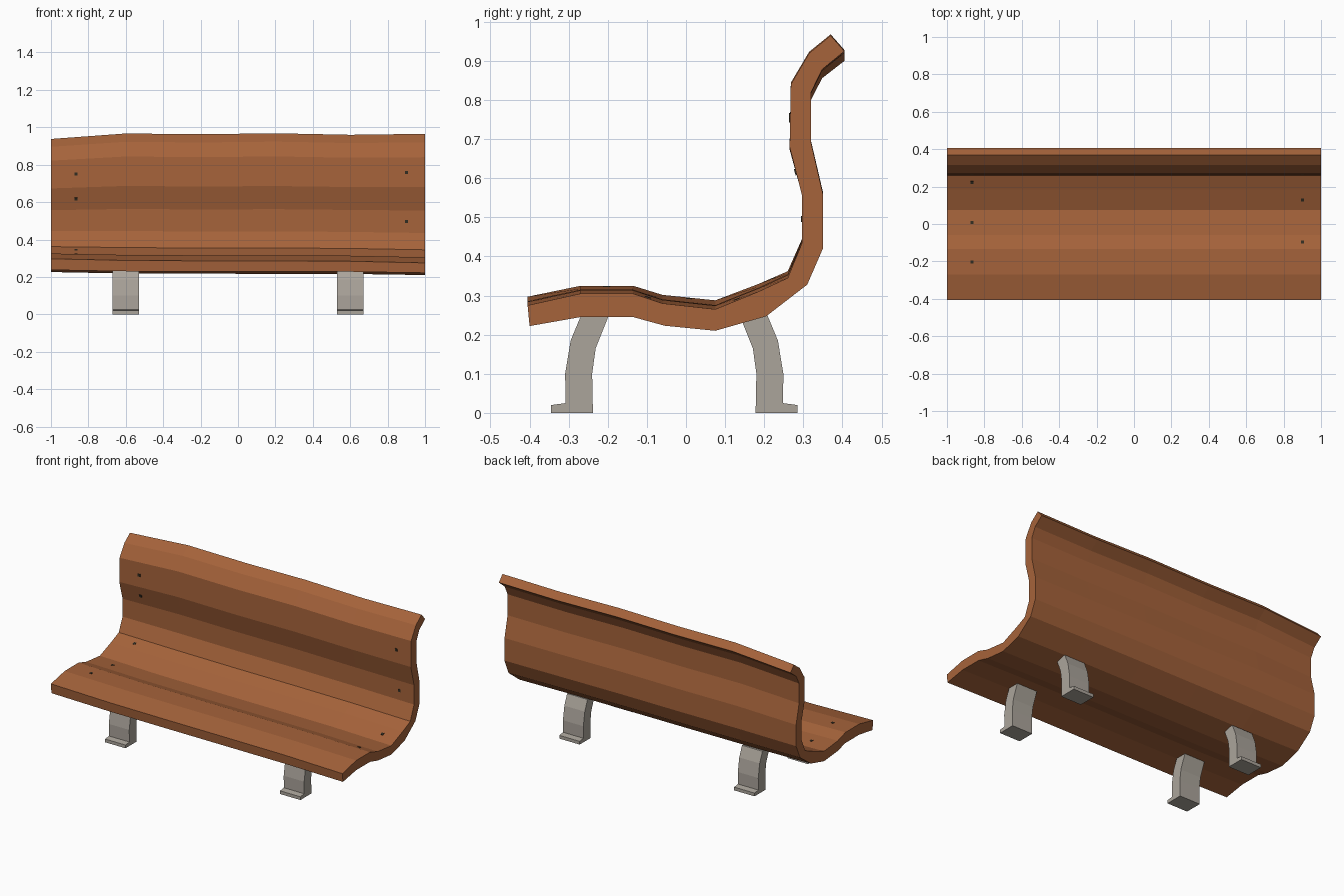
import bpy, bmesh
from mathutils import Vector

if "Cube" in bpy.data.objects:
    bpy.data.objects.remove(bpy.data.objects["Cube"])


def material(name, rgb):
    m = bpy.data.materials.new(name)
    m.diffuse_color = (*rgb, 1)
    m.use_nodes = True
    m.node_tree.nodes["Principled BSDF"].inputs["Base Color"].default_value = m.diffuse_color
    return m


WOOD = material("brown wood", (0.38, 0.125, 0.043))
STONE = material("warm grey", (0.41, 0.375, 0.33))
NAIL = material("dark nail", (0.03, 0.025, 0.015))


def loft(name, rings, mat):
    """Closed solid through matching rings of points."""
    bm = bmesh.new()
    vs = [[bm.verts.new(p) for p in r] for r in rings]
    n = len(rings[0])
    for a, b in zip(vs, vs[1:]):
        for i in range(n):
            j = (i + 1) % n
            bm.faces.new((a[i], a[j], b[j], b[i]))
    bm.faces.new(vs[0])
    bm.faces.new(vs[-1])
    bmesh.ops.recalc_face_normals(bm, faces=bm.faces)
    me = bpy.data.meshes.new(name)
    bm.to_mesh(me)
    bm.free()
    me.materials.append(mat)
    ob = bpy.data.objects.new(name, me)
    bpy.context.collection.objects.link(ob)
    return ob


# Seat and back: wavy profile (y, z), slightly uneven along its length
UPPER = [(-.405, .275), (-.27, .305), (-.135, .305), (-.06, .28), (.075, .265), (.185, .31),
         (.26, .345), (.297, .435), (.297, .555), (.265, .68), (.268, .84), (.315, .92), (.37, .965)]
LOWER = [(-.40, .222), (-.27, .245), (-.135, .245), (-.055, .223), (.075, .21), (.205, .247),
         (.31, .328), (.35, .42), (.35, .56), (.32, .69), (.32, .82), (.348, .878), (.405, .925)]
XS = [-1, -.6, -.2, .2, .6, 1]
LOW = [.026, .014, .012, .011, .010, 0]
TOP = [-.027, .002, -.002, .003, -.005, 0]


def ring(x, low, top):
    def pt(p, k):
        t = (p[1] - .22) / .74
        return (x, p[0], p[1] + low * k * (1 - t) + top * t)
    return [pt(p, 1) for p in UPPER] + [pt(p, .6) for p in reversed(LOWER)]


loft("seat_and_back", [ring(*a) for a in zip(XS, LOW, TOP)], WOOD)

# Curved legs with a small toe, mirrored front to back
LEG = [(-.345, 0), (-.238, 0), (-.24, .1), (-.231, .165), (-.197, .25),
       (-.268, .25), (-.295, .185), (-.309, .1), (-.308, .025), (-.345, .02)]
for side, x in (("left", -.6), ("right", .6)):
    for end in ("front", "back"):
        prof = [(y if end == "front" else -.06 - y, z) for y, z in LEG]
        loft(f"{end}_leg_{side}", [[(x + d, y, z) for y, z in prof] for d in (-.07, .07)], STONE)

# Tiny nail heads barely showing in the wood near both ends
for x, lift, segs in ((-.865, .021, (1, 3, 5, 8, 9)), (.9, .002, (2, 4, 7, 9))):
    for s in segs:
        a, b = Vector(UPPER[s]), Vector(UPPER[s + 1])
        d = (b - a).normalized()
        n = Vector((-d.y, d.x))
        c = (a + b) / 2 + Vector((0, lift * (1 - ((a + b).y / 2 - .22) / .37)))
        quad = [c + d * u * .008 + n * v * .003 for u, v in ((-1, -1), (1, -1), (1, 1), (-1, 1))]
        loft("nail_head", [[(x + e, q.x, q.y) for q in quad] for e in (-.008, .008)], NAIL)
